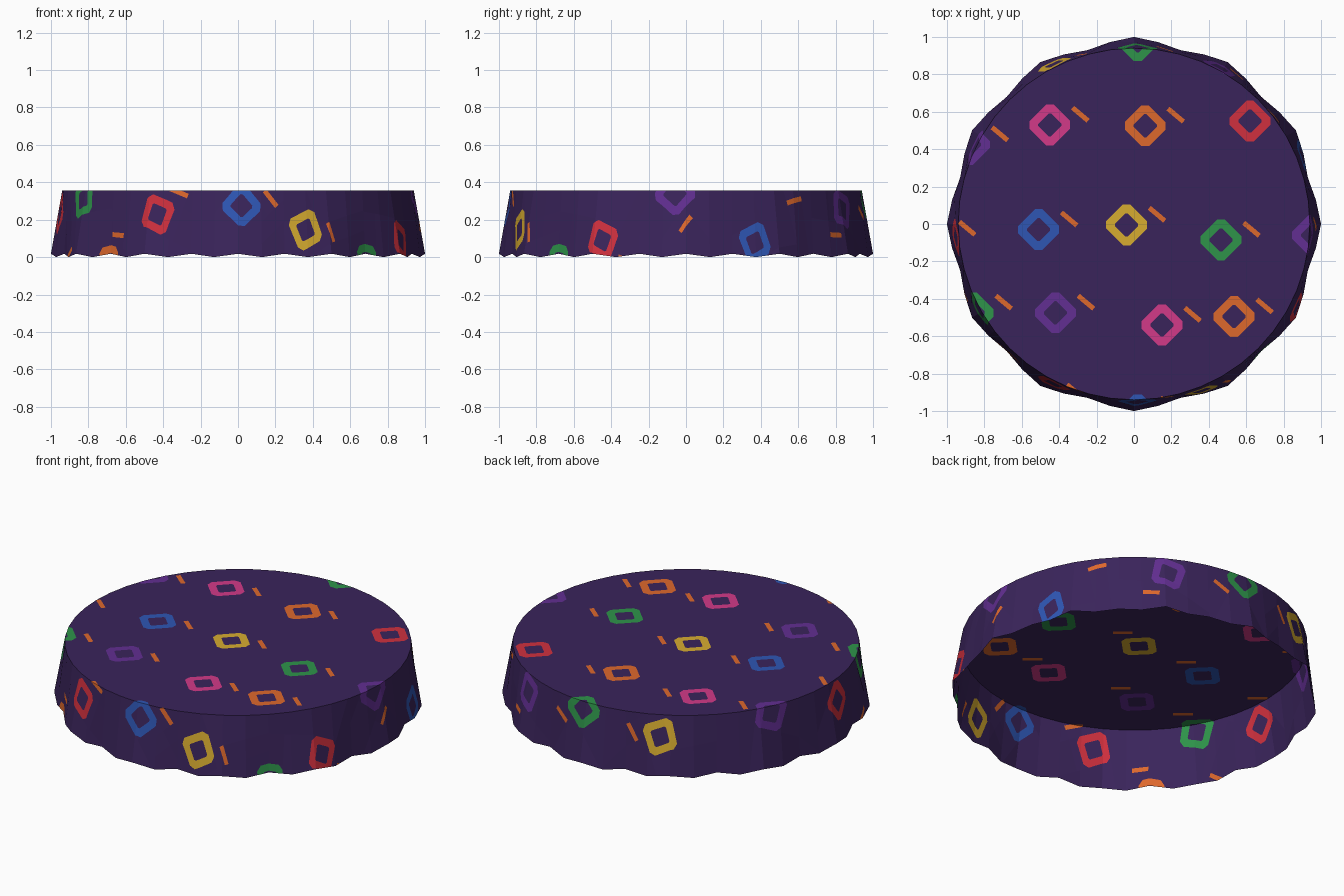
import bpy, bmesh, math
from mathutils import Vector

if "Cube" in bpy.data.objects:
    bpy.data.objects.remove(bpy.data.objects["Cube"])

SIDES, RIM, TOP, DROP = 48, 0.94, 0.355, 0.345
STEP = 2 * math.pi / SIDES

# One flat colour per material (sRGB 0-255 converted to linear)
COLOURS = {
    "dark_purple_cloth": (58, 36, 91),
    "yellow": (215, 172, 48),
    "blue": (46, 86, 180),
    "red": (208, 48, 62),
    "green": (46, 148, 74),
    "violet": (98, 46, 146),
    "pink": (210, 58, 136),
    "orange": (222, 104, 44),
}
NAMES = list(COLOURS)


def linear(c):
    c /= 255
    return c / 12.92 if c < 0.04045 else ((c + 0.055) / 1.055) ** 2.4


# Printed motifs, placed on the cloth while it is spread flat
MOTIFS = [
    ("pink", -.45, .53), ("orange", .06, .525), ("red", .62, .55),
    ("blue", -.51, -.03), ("yellow", -.04, -.005), ("green", .465, -.085),
    ("violet", -.42, -.475), ("pink", .15, -.54), ("orange", .535, -.495),
    ("yellow", -.475, .95), ("green", .02, .98), ("violet", .50, .91),
    ("violet", -.88, .425), ("red", -1.055, -.08), ("green", -.86, -.475),
    ("violet", .955, -.06), ("blue", 1.12, .46), ("red", 1.07, -.55),
    ("red", -.48, -.95), ("blue", .02, -1.02), ("yellow", .43, -1.06),
    ("orange", -.95, -.93), ("green", .94, -.93), ("red", -1.33, -.55),
]


def polar(r, a, z=0.0):
    return Vector((r * math.cos(a), r * math.sin(a), z))


def clip(bm, faces, centre, sides):
    """Cut a convex outline into the faces; return (inside, outside) faces."""
    inside, outside = list(faces), []
    for angle, dist in sides:
        if not inside:
            break
        n = polar(1, math.radians(angle))
        co = centre + n * dist
        before = set(bm.faces)
        geom = set(inside)
        for f in inside:
            geom.update(f.edges)
            geom.update(f.verts)
        bmesh.ops.bisect_plane(bm, geom=list(geom), dist=1e-6,
                               plane_co=co, plane_no=n)
        pieces = set(inside) | (set(bm.faces) - before)
        inside = []
        for f in pieces:
            within = (f.calc_center_median() - co).dot(n) < 0
            (inside if within else outside).append(f)
    return inside, outside


def near(bm, c, r):
    """Faces whose bounds come within r of point c."""
    found = []
    for f in bm.faces:
        xs = [v.co.x for v in f.verts]
        ys = [v.co.y for v in f.verts]
        if (min(xs) < c.x + r and max(xs) > c.x - r
                and min(ys) < c.y + r and max(ys) > c.y - r):
            found.append(f)
    return found


def outline(diagonal, axis):
    return ([(a, diagonal) for a in (45, 135, 225, 315)]
            + [(a, axis) for a in (0, 90, 180, 270)])


# Flat cloth: round top and a ring of skirt panels
bm = bmesh.new()
inner = [bm.verts.new(polar(RIM, i * STEP)) for i in range(SIDES)]
outer = [bm.verts.new(polar(RIM + DROP, i * STEP)) for i in range(SIDES)]
bm.faces.new(inner)
for i in range(SIDES):
    j = (i + 1) % SIDES
    bm.faces.new((inner[i], outer[i], outer[j], inner[j]))

# Cut the diamond rings and their small dashes into the cloth
for name, x, y in MOTIFS:
    c = Vector((x, y, 0))
    disc, _ = clip(bm, near(bm, c, 0.12), c, outline(0.091, 0.109))
    _, ring = clip(bm, disc, c, outline(0.048, 0.062))
    for f in ring:
        f.material_index = NAMES.index(name)
    d = c + Vector((0.163, 0.057, 0))
    dash, _ = clip(bm, near(bm, d, 0.06), d,
                   [(-40, 0.054), (140, 0.054), (50, 0.013), (230, 0.013)])
    for f in dash:
        f.material_index = NAMES.index("orange")


def hem(i):
    """Wavy lower edge of the skirt."""
    a = i * STEP
    return polar(0.981 + 0.019 * math.cos(12 * a), a, 0.018 if i % 2 == 0 else 0.0)


# Fold the skirt down around the rim
for v in bm.verts:
    a = math.atan2(v.co.y, v.co.x) % (2 * math.pi)
    i = int(a / STEP) % SIDES
    delta = a - (i + 0.5) * STEP
    rho = v.co.xy.length * math.cos(delta) / math.cos(STEP / 2)
    if rho <= RIM + 1e-5:
        v.co.z = TOP
        continue
    u = (math.tan(delta) / math.tan(STEP / 2) + 1) / 2
    upper = polar(RIM, i * STEP, TOP).lerp(polar(RIM, (i + 1) * STEP, TOP), u)
    lower = hem(i).lerp(hem(i + 1), u)
    v.co = upper.lerp(lower, (rho - RIM) / DROP)

# Tablecloth object
mesh = bpy.data.meshes.new("tablecloth")
bm.to_mesh(mesh)
bm.free()
for name, rgb in COLOURS.items():
    mat = bpy.data.materials.new(name)
    mat.diffuse_color = (*[linear(c) for c in rgb], 1)
    mat.use_nodes = True
    mat.node_tree.nodes["Principled BSDF"].inputs["Base Color"].default_value = mat.diffuse_color
    mesh.materials.append(mat)
cloth = bpy.data.objects.new("tablecloth", mesh)
bpy.context.collection.objects.link(cloth)
